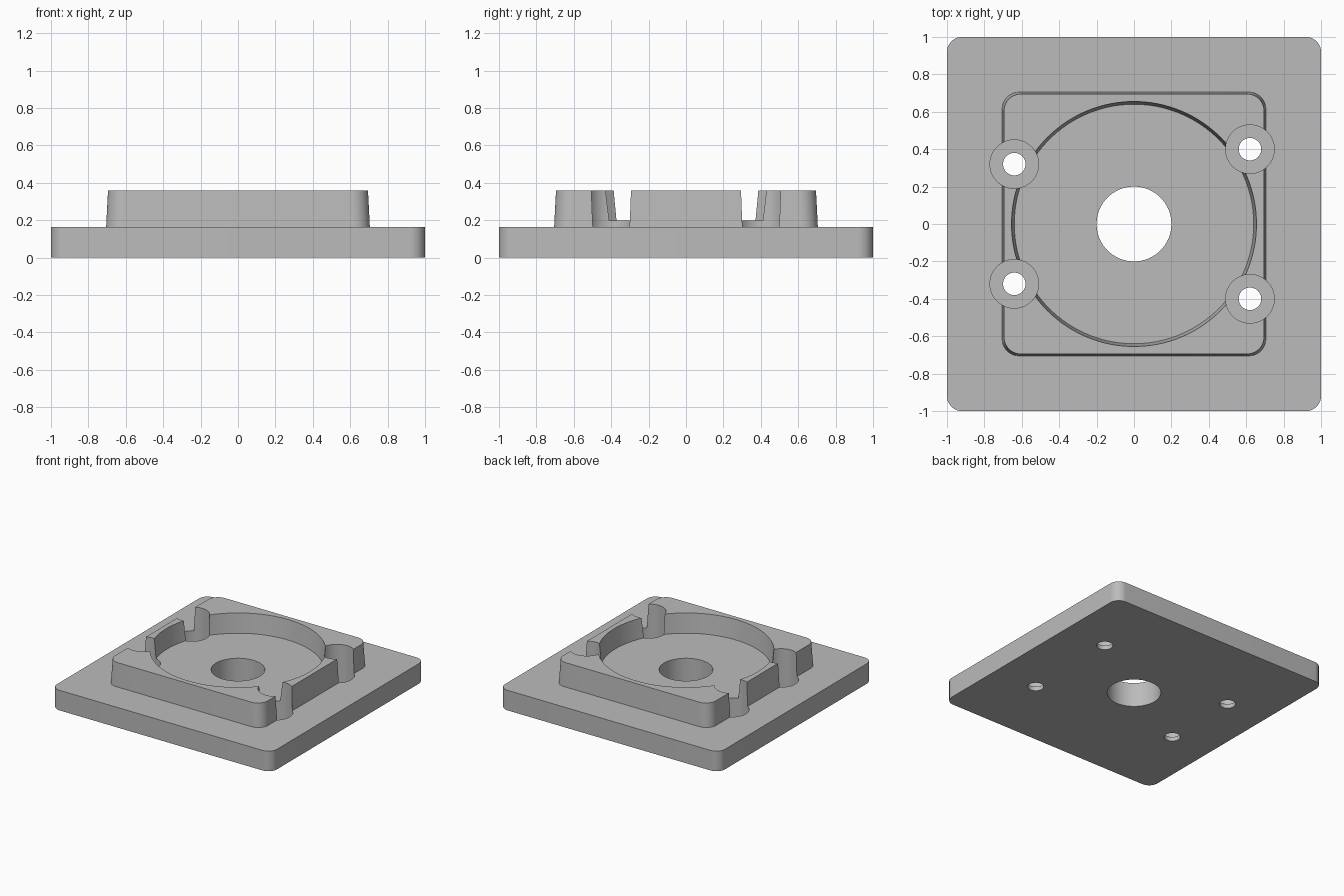
import bpy, bmesh, math

cube = bpy.data.objects.get("Cube")
if cube:
    bpy.data.objects.remove(cube, do_unlink=True)

grey = bpy.data.materials.new("plain grey")
grey.use_nodes = True
COLOUR = (0.5, 0.5, 0.5, 1)
grey.diffuse_color = COLOUR
grey.node_tree.nodes["Principled BSDF"].inputs["Base Color"].default_value = COLOUR

BASE_TOP, BLOCK_TOP, FLOOR, POCKET_FLOOR = 0.165, 0.36, 0.2, 0.035
ABOVE, BELOW = 0.5, -0.1


def rounded_square(half, radius, steps=12):
    c = half - radius
    pts = []
    for corner in range(4):
        for i in range(steps + 1):
            a = math.pi / 2 * (corner + i / steps)
            mid = math.pi / 2 * (corner + 0.5)
            pts.append((math.copysign(c, math.cos(mid)) + radius * math.cos(a),
                        math.copysign(c, math.sin(mid)) + radius * math.sin(a)))
    return pts


def circle(radius, x=0, y=0, steps=64):
    return [(x + radius * math.cos(2 * math.pi * i / steps),
             y + radius * math.sin(2 * math.pi * i / steps)) for i in range(steps)]


def loft(name, bottom, top, z0, z1):
    """Closed solid between two outlines with matching point counts."""
    bm = bmesh.new()
    low = [bm.verts.new((x, y, z0)) for x, y in bottom]
    high = [bm.verts.new((x, y, z1)) for x, y in top]
    bm.faces.new(low[::-1])
    bm.faces.new(high)
    n = len(low)
    for i in range(n):
        j = (i + 1) % n
        bm.faces.new((low[i], low[j], high[j], high[i]))
    mesh = bpy.data.meshes.new(name)
    bm.to_mesh(mesh)
    bm.free()
    mesh.materials.append(grey)
    obj = bpy.data.objects.new(name, mesh)
    bpy.context.collection.objects.link(obj)
    return obj


def combine(target, tool, operation):
    mod = target.modifiers.new(operation, 'BOOLEAN')
    mod.operation, mod.solver, mod.object = operation, 'EXACT', tool
    bpy.context.view_layer.objects.active = target
    bpy.ops.object.modifier_apply(modifier=mod.name)
    bpy.data.objects.remove(tool, do_unlink=True)


# Base plate with a drafted raised block
plate = rounded_square(1, 0.08)
body = loft("mounting_plate", plate, plate, 0, BASE_TOP)
sink = 0.05
block = loft("raised_block", rounded_square(0.7075, 0.09), rounded_square(0.695, 0.09),
             BASE_TOP - sink, BLOCK_TOP)
combine(body, block, 'UNION')

# Drafted round recess, running on past the block top
slope = 0.015 / (BLOCK_TOP - FLOOR)
recess = loft("round_recess", circle(0.64, steps=128),
              circle(0.64 + slope * (ABOVE - FLOOR), steps=128), FLOOR, ABOVE)
combine(body, recess, 'DIFFERENCE')

# Central bore
bore = circle(0.2)
combine(body, loft("centre_bore", bore, bore, BELOW, ABOVE), 'DIFFERENCE')

# Four screw pockets with through holes
for x, y in ((0.62, 0.4), (-0.64, 0.32)):
    for side in (1, -1):
        for name, radius, bottom in (("screw_pocket", 0.13, POCKET_FLOOR),
                                     ("screw_hole", 0.06, BELOW)):
            ring = circle(radius, x, y * side)
            combine(body, loft(name, ring, ring, bottom, ABOVE), 'DIFFERENCE')

bpy.ops.object.select_all(action='DESELECT')
body.select_set(True)
bpy.context.view_layer.objects.active = body
bpy.ops.object.shade_smooth_by_angle(angle=math.radians(30))
